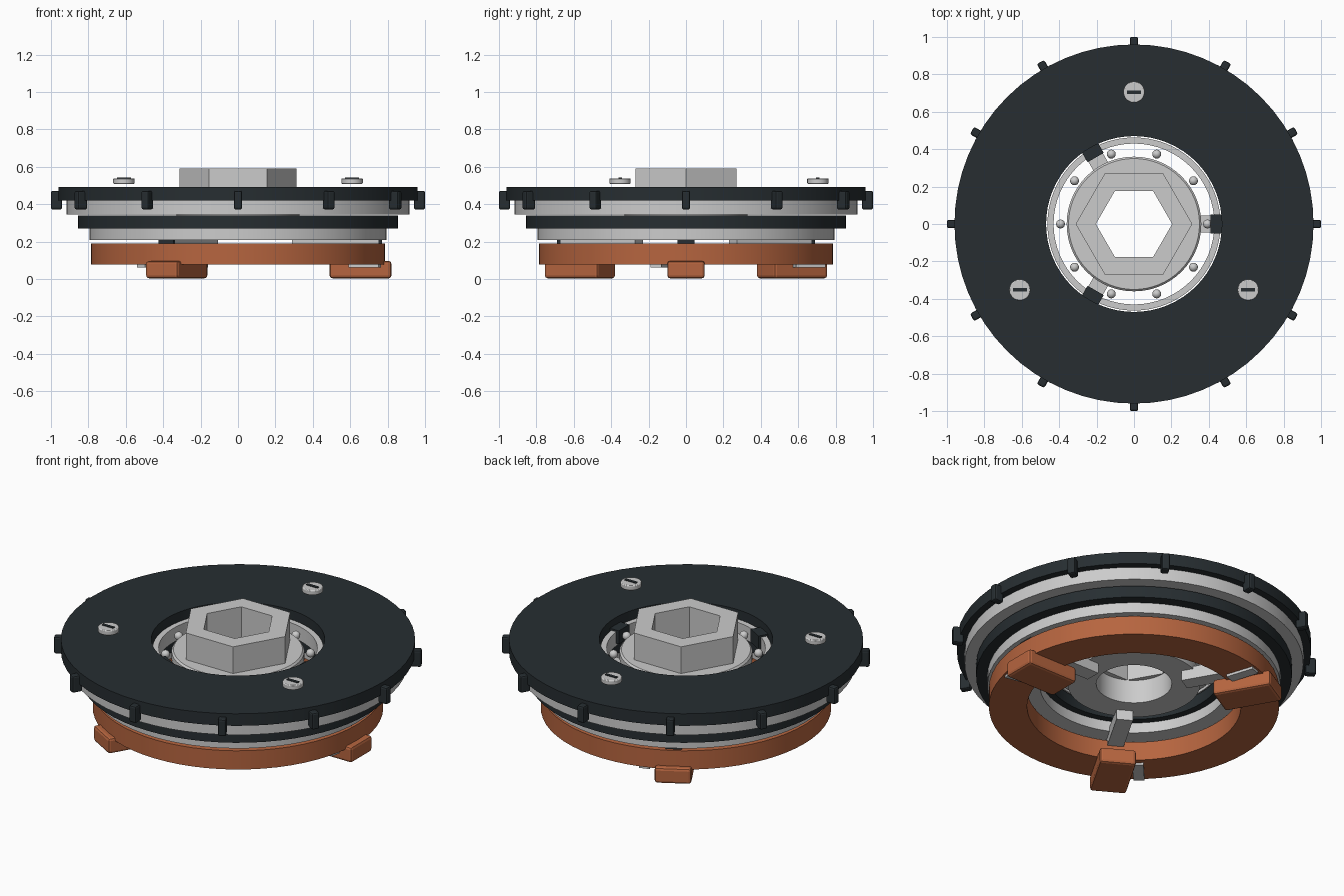
import bpy, bmesh
from math import cos, sin, pi, radians
from mathutils import Matrix, Vector

if "Cube" in bpy.data.objects:
    bpy.data.objects.remove(bpy.data.objects["Cube"])


def material(name, color):
    m = bpy.data.materials.new(name)
    m.diffuse_color = (*color, 1)
    m.use_nodes = True
    m.node_tree.nodes["Principled BSDF"].inputs["Base Color"].default_value = m.diffuse_color
    return m


DARK = material("dark_rubber", (0.02, 0.027, 0.031))
ORANGE = material("orange_paint", (0.47, 0.13, 0.05))


def finish(name, bm, mat=None, smooth=True, bevel=0):
    bmesh.ops.recalc_face_normals(bm, faces=bm.faces)
    me = bpy.data.meshes.new(name)
    bm.to_mesh(me)
    bm.free()
    ob = bpy.data.objects.new(name, me)
    bpy.context.collection.objects.link(ob)
    if mat:
        me.materials.append(mat)
    if smooth:
        bpy.ops.object.select_all(action='DESELECT')
        ob.select_set(True)
        bpy.context.view_layer.objects.active = ob
        bpy.ops.object.shade_smooth_by_angle(angle=radians(30))
    if bevel:
        b = ob.modifiers.new("bevel", 'BEVEL')
        b.width = bevel
        b.segments = 2
    return ob


def lathe(name, profile, mat=None, n=64, smooth=True):
    """Revolve a closed (radius, height) profile around z."""
    bm = bmesh.new()
    rows = [[bm.verts.new((r * cos(2 * pi * i / n), r * sin(2 * pi * i / n), z))
             for r, z in profile] for i in range(n)]
    k = len(profile)
    for i in range(n):
        a, b = rows[i], rows[(i + 1) % n]
        for j in range(k):
            bm.faces.new((a[j], b[j], b[(j + 1) % k], a[(j + 1) % k]))
    return finish(name, bm, mat, smooth)


def ring(name, ri, ro, z0, z1, mat=None, n=64, smooth=True):
    return lathe(name, [(ri, z0), (ro, z0), (ro, z1), (ri, z1)], mat, n, smooth)


def radial_box(name, r0, r1, width, z0, z1, deg, mat=None, bevel=0):
    """Box running outward from radius r0 to r1 at an angle."""
    bm = bmesh.new()
    bmesh.ops.create_cube(bm, size=1)
    bm.transform(Matrix.Rotation(radians(deg), 4, 'Z')
                 @ Matrix.Translation(((r0 + r1) / 2, 0, (z0 + z1) / 2))
                 @ Matrix.Diagonal((r1 - r0, width, z1 - z0, 1)))
    return finish(name, bm, mat, False, bevel)


# Stacked rings, top to bottom
ring("top_disc", 0.47, 0.96, 0.42, 0.492, DARK)
ring("upper_plate", 0.47, 0.918, 0.346, 0.42)
ring("middle_disc", 0.47, 0.856, 0.27, 0.339, DARK)
ring("lower_plate", 0.51, 0.795, 0.208, 0.27)
ring("base_ring", 0.58, 0.787, 0.078, 0.19, ORANGE)

# Grip lugs around the top disc
for i in range(12):
    radial_box(f"lug_{i}", 0.94, 1.0, 0.045, 0.372, 0.472, i * 30, DARK, 0.01)

# Hub: spool with round bore, hex socket on top
lathe("hub", [(0.205, 0.22), (0.36, 0.22), (0.36, 0.27), (0.33, 0.29), (0.33, 0.36),
              (0.36, 0.375), (0.36, 0.42), (0.35, 0.43), (0.205, 0.43)])
ring("hex_socket", 0.204, 0.312, 0.36, 0.59, None, 6, False)

# Bearing: outer race and balls
ring("bearing_race", 0.43, 0.463, 0.355, 0.44)
for i in range(10):
    a = i * pi / 5
    bm = bmesh.new()
    bmesh.ops.create_uvsphere(bm, u_segments=16, v_segments=10, radius=0.024)
    bm.transform(Matrix.Translation(Vector((0.393 * cos(a), 0.393 * sin(a), 0.405))))
    finish(f"bearing_ball_{i}", bm)

# Three arms with clips, end caps, feet and small pads
for i in range(3):
    d = i * 120
    radial_box(f"arm_{i}", 0.29, 0.75, 0.09, 0.16, 0.235, d)
    radial_box(f"arm_cap_{i}", 0.75, 0.77, 0.09, 0.16, 0.235, d, DARK)
    radial_box(f"clip_{i}", 0.41, 0.49, 0.1, 0.37, 0.45, d, DARK)
    radial_box(f"foot_{i}", 0.49, 0.82, 0.2, 0.004, 0.097, d, ORANGE, 0.015)
    radial_box(f"pad_{i}", 0.61, 0.775, 0.06, 0.063, 0.09, d - 12)

# Slotted screw heads on the top disc
for i, d in enumerate((90, 210, 330)):
    x, y = 0.705 * cos(radians(d)), 0.705 * sin(radians(d))
    bm = bmesh.new()
    bmesh.ops.create_cone(bm, cap_ends=True, segments=24, radius1=0.057,
                          radius2=0.057, depth=0.03)
    bm.transform(Matrix.Translation((x, y, 0.524)))
    finish(f"screw_head_{i}", bm, bevel=0.005)
    bm = bmesh.new()
    bmesh.ops.create_cube(bm, size=1)
    bm.transform(Matrix.Translation((x, y, 0.536)) @ Matrix.Diagonal((0.075, 0.018, 0.014, 1)))
    finish(f"screw_slot_{i}", bm, DARK, False)
